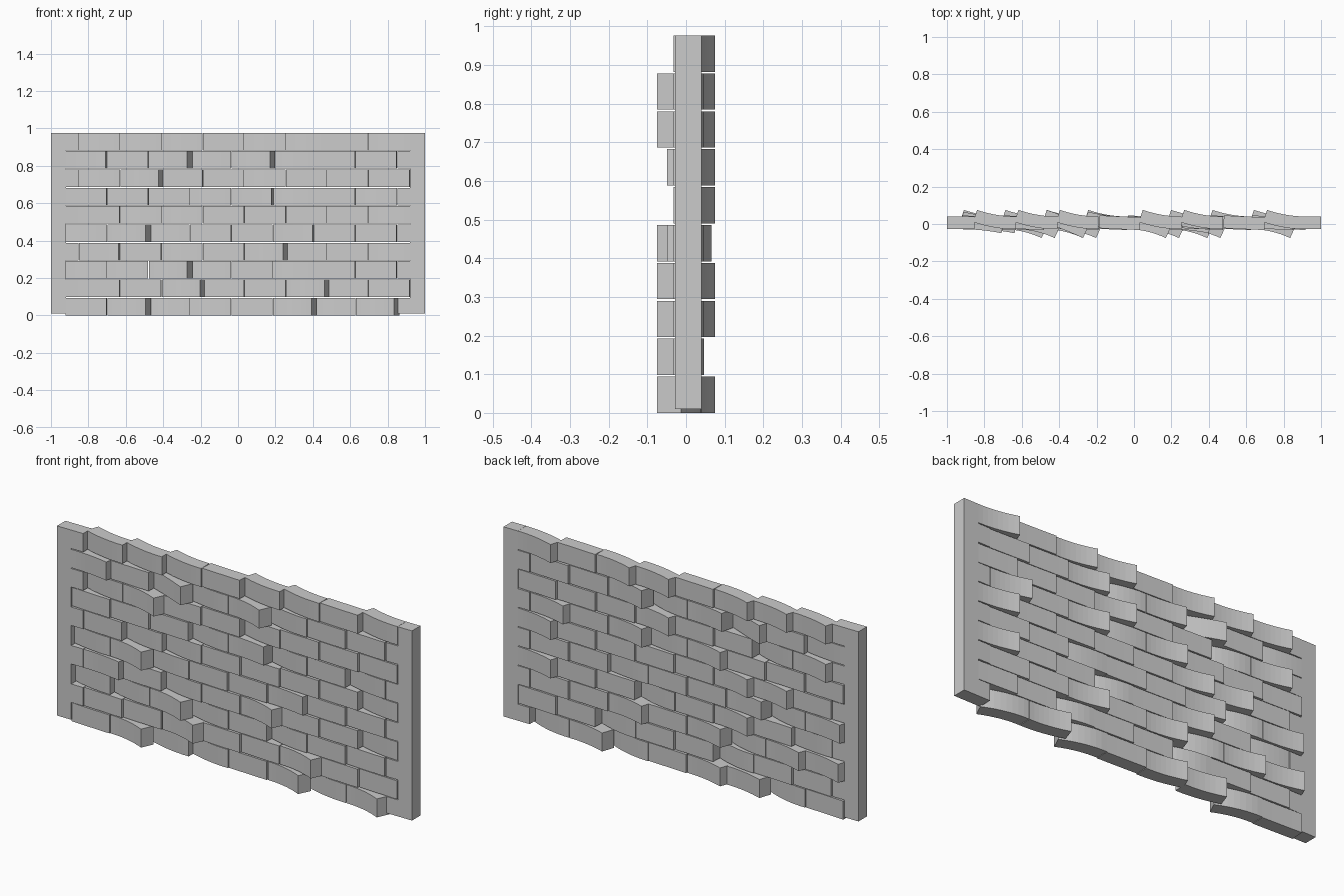
import bpy, bmesh

if "Cube" in bpy.data.objects:
    bpy.data.objects.remove(bpy.data.objects["Cube"], do_unlink=True)

grey = bpy.data.materials.new("light_grey")
grey.use_nodes = True
tone = (0.6, 0.6, 0.6, 1)
grey.diffuse_color = tone
grey.node_tree.nodes["Principled BSDF"].inputs["Base Color"].default_value = tone

PITCH, LENGTH, HEIGHT = 0.098, 0.2215, 0.094
MID, HALF = 0.006, 0.034          # wall centre plane and half thickness


def prism(name, outline, z0, z1):
    """Extrude a closed plan outline between two heights."""
    bm = bmesh.new()
    base = bm.faces.new([bm.verts.new((x, y, z0)) for x, y in outline])
    top = bmesh.ops.extrude_face_region(bm, geom=[base])["geom"]
    bmesh.ops.translate(bm, vec=(0, 0, z1 - z0),
                        verts=[v for v in top if isinstance(v, bmesh.types.BMVert)])
    bmesh.ops.recalc_face_normals(bm, faces=bm.faces)
    mesh = bpy.data.meshes.new(name)
    bm.to_mesh(mesh)
    bm.free()
    mesh.materials.append(grey)
    obj = bpy.data.objects.new(name, mesh)
    bpy.context.collection.objects.link(obj)
    return obj


def bent_outline(x0, back, front, steps=8):
    """Plan of a brick whose left end bends back and right end bends forward."""
    near, far = [], []
    width = LENGTH - 0.003
    for i in range(steps + 1):
        t = i / steps
        y = MID + back * (1 - t) ** 2 - front * t ** 2
        slope = (-2 * back * (1 - t) - 2 * front * t) / width
        n = HALF / (1 + slope * slope) ** 0.5
        x = x0 + t * width
        near.append((x + slope * n, y - n))
        far.append((x - slope * n, y + n))
    return near + far[::-1]


# Bend of each brick, bottom course first: (back at left end, front at right end)
BENDS = {".": (0.006, 0.004), "B": (0.037, 0), "F": (0, 0.05),
         "b": (0.027, 0), "f": (0, 0.022), "X": (0.037, 0.05)}
COURSES = [".FBB.FBF", "..F..F..", "BBFB.B..", "f.B.F..B", "bFb..f..",
           ".BB....B", "...BfB.B", "BF..B...", "f.XbFB..", "BBB.BB.B"]

for row, pattern in enumerate(COURSES):
    start = -0.85 if row % 2 else -0.92
    z = row * PITCH
    for col, kind in enumerate(pattern):
        prism(f"brick_{row}_{col}", bent_outline(start + col * LENGTH, *BENDS[kind]),
              z, z + HEIGHT)


# Toothed end posts, stepping in where the courses are set back
def end_post(name, side, odd):
    outer, inner, tooth = side, side * 0.92, side * 0.853
    bm = bmesh.new()
    pts = [(outer, 0.01)]
    for row in range(len(COURSES)):
        x = tooth if row % 2 == odd else inner
        low = max(row * PITCH, 0.01)
        high = row * PITCH + HEIGHT
        pts += [(x, low), (x, high)]
        if row < len(COURSES) - 1 and x == tooth:
            pts += [(inner, high)]
        elif row < len(COURSES) - 1:
            pts += [(inner, (row + 1) * PITCH)]
    pts.append((outer, pts[-1][1]))
    clean = [p for i, p in enumerate(pts) if p != pts[i - 1]]
    face = bm.faces.new([bm.verts.new((x, MID - HALF, z)) for x, z in clean])
    ext = bmesh.ops.extrude_face_region(bm, geom=[face])["geom"]
    bmesh.ops.translate(bm, vec=(0, 2 * HALF, 0),
                        verts=[v for v in ext if isinstance(v, bmesh.types.BMVert)])
    bmesh.ops.recalc_face_normals(bm, faces=bm.faces)
    mesh = bpy.data.meshes.new(name)
    bm.to_mesh(mesh)
    bm.free()
    mesh.materials.append(grey)
    bpy.context.collection.objects.link(bpy.data.objects.new(name, mesh))


end_post("right_end_post", -1, 1)
end_post("left_end_post", 1, 0)
